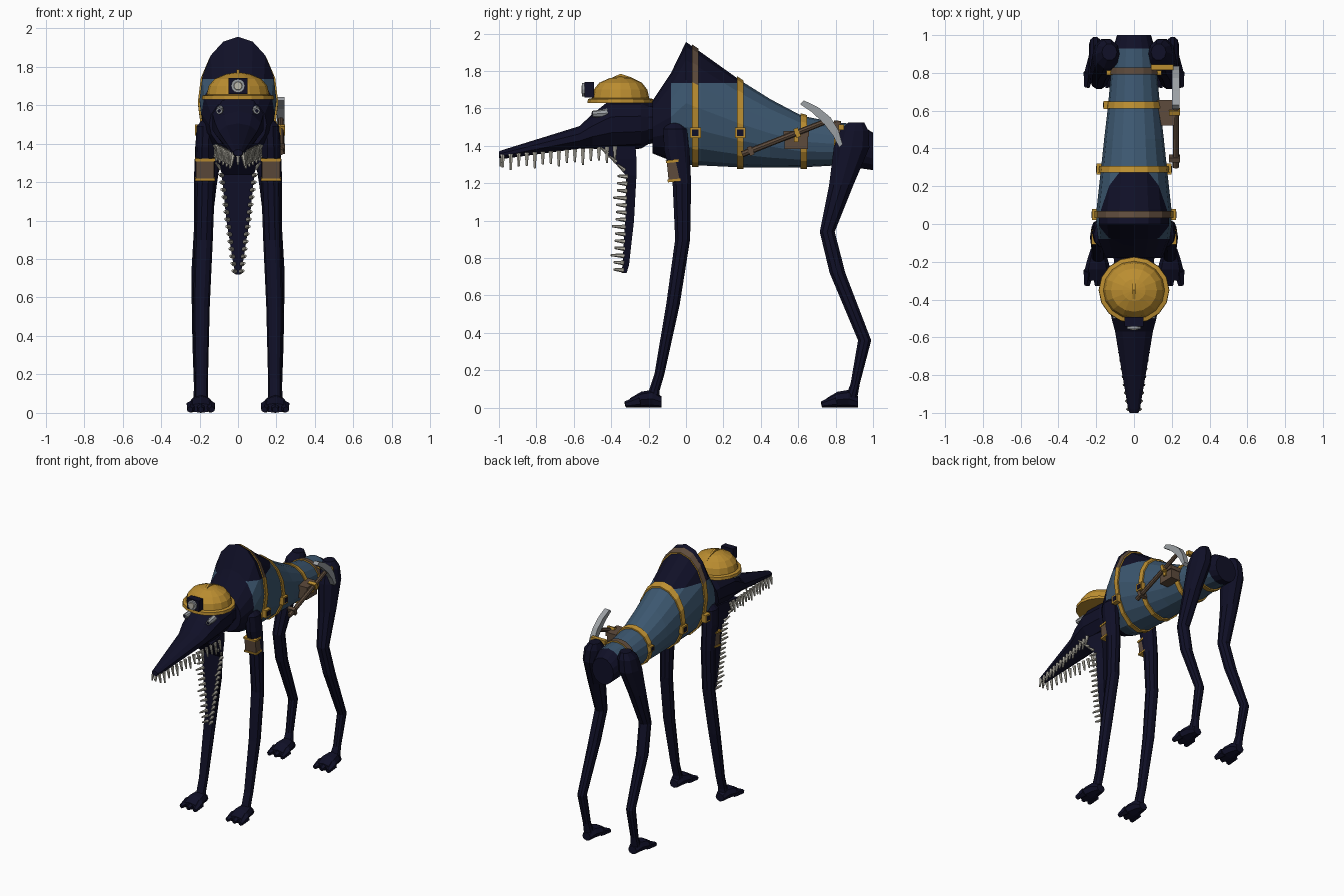
import bpy, bmesh, math
from mathutils import Vector, Matrix

cube = bpy.data.objects.get("Cube")
if cube:
    bpy.data.objects.remove(cube)


def material(name, r, g, b):
    m = bpy.data.materials.new(name)
    m.use_nodes = True
    m.diffuse_color = (r, g, b, 1)
    m.node_tree.nodes["Principled BSDF"].inputs["Base Color"].default_value = (r, g, b, 1)
    return m


HIDE = material("navy_hide", .005, .005, .02)
VEST = material("slate_blue_cloth", .045, .095, .16)
GOLD = material("yellow_gold", .5, .27, .03)
STRAP = material("strap_brown", .11, .07, .045)
STEEL = material("steel_grey", .33, .35, .37)
TOOTH = material("bone", .5, .48, .41)


def finish(name, bm, mats, rule=None):
    bmesh.ops.recalc_face_normals(bm, faces=bm.faces)
    for f in bm.faces:
        f.material_index = rule(f.calc_center_median()) if rule else 0
    me = bpy.data.meshes.new(name)
    bm.to_mesh(me)
    bm.free()
    for m in mats:
        me.materials.append(m)
    ob = bpy.data.objects.new(name, me)
    bpy.context.collection.objects.link(ob)
    return ob


def loft(rings, bm=None):
    bm = bm or bmesh.new()
    rows = [[bm.verts.new(p) for p in r] for r in rings]
    n = len(rows[0])
    for a, b in zip(rows, rows[1:]):
        for i in range(n):
            bm.faces.new((a[i], a[(i + 1) % n], b[(i + 1) % n], b[i]))
    bm.faces.new(rows[0])
    bm.faces.new(rows[-1])
    return bm


def ring_y(y, zb, zt, hw, n=12, x=0, grow=0):
    """Oval cross-section facing along the body."""
    return [(x + (hw + grow) * math.sin(t), y,
             (zb + zt) / 2 + ((zt - zb) / 2 + grow) * math.cos(t))
            for t in (i * math.tau / n for i in range(n))]


def ring_z(x, y, z, rx, ry, n=10):
    """Oval cross-section lying flat."""
    return [(x + rx * math.cos(t), y + ry * math.sin(t), z)
            for t in (i * math.tau / n for i in range(n))]


def box(name, center, size, mat, rot=0):
    bm = bmesh.new()
    m = Matrix.Translation(center) @ Matrix.Rotation(rot, 4, 'X') @ Matrix.Diagonal((*size, 1))
    bmesh.ops.create_cube(bm, size=1, matrix=m)
    return finish(name, bm, [mat])


def rod(bm, a, b, r1, r2, n=6):
    a, b = Vector(a), Vector(b)
    d = b - a
    m = Matrix.Translation((a + b) / 2) @ d.to_track_quat('Z', 'Y').to_matrix().to_4x4()
    bmesh.ops.create_cone(bm, cap_ends=True, segments=n, radius1=r1, radius2=r2,
                          depth=d.length, matrix=m)
    return bm


# Humped body: y, bottom, top, half width
BODY = [(-.18, 1.36, 1.64, .15), (-.08, 1.32, 1.79, .19), (0, 1.3, 1.955, .2),
        (.08, 1.295, 1.9, .198), (.29, 1.285, 1.75, .175), (.45, 1.283, 1.65, .158),
        (.62, 1.285, 1.56, .138), (.8, 1.295, 1.525, .122), (.93, 1.28, 1.515, .11),
        (1, 1.27, 1.47, .09)]


def section(y):
    for a, b in zip(BODY, BODY[1:]):
        if y <= b[0]:
            t = (y - a[0]) / (b[0] - a[0])
            return [p + (q - p) * t for p, q in zip(a, b)]


bm = loft([ring_y(*s, n=16) for s in BODY])
bmesh.ops.bisect_plane(bm, geom=bm.verts[:] + bm.edges[:] + bm.faces[:],
                       plane_co=(0, 0, 1.735), plane_no=(0, 0, 1))
finish("body", bm, [HIDE, VEST],
       lambda c: int(-.08 < c.y < .93 and (c.z < 1.735 or c.y > .29)))

# Straps round the vest, with buckles on each side
for name, y, mats, split in (("shoulder_strap", .05, [GOLD, STRAP], 1.7),
                             ("chest_strap", .29, [GOLD], 9),
                             ("belly_strap", .63, [GOLD], 9),
                             ("hip_strap", .81, [GOLD, STRAP], 1.47)):
    bm = loft([ring_y(*section(yy), n=16, grow=.01) for yy in (y - .018, y + .018)])
    finish(name, bm, mats, lambda c: int(c.z > split and len(mats) > 1))
    yy, zb, zt, hw = section(y)
    z = 1.47 if y < .5 else (zb + zt) / 2 + .02
    size = .058 if y < .5 else .04
    for side, s in (("left", 1), ("right", -1)):
        box(f"{name}_{side}_buckle", (s * (hw + .006), y, z), (.035, size, size), GOLD)
        box(f"{name}_{side}_buckle_gap", (s * (hw + .023), y, z),
            (.006, size * .6, size * .6), HIDE)

# Neck, head and long upper jaw
HEAD = [(-.1, 1.42, 1.63, .13), (-.2, 1.41, 1.63, .11), (-.24, 1.385, 1.65, .125),
        (-.4, 1.375, 1.65, .14), (-.5, 1.385, 1.57, .125), (-.57, 1.385, 1.505, .105),
        (-.98, 1.33, 1.378, .033), (-1, 1.335, 1.37, .025)]
finish("head_and_upper_jaw", loft([ring_y(*s, n=10) for s in HEAD]), [HIDE])

# Hanging lower jaw: z, front, back, half width
JAW = [(1.4, -.47, -.27, .105), (1.33, -.4, -.265, .1), (1.24, -.32, -.265, .085),
       (1.0, -.325, -.278, .06), (.76, -.34, -.305, .022), (.72, -.345, -.318, .012)]
finish("lower_jaw", loft([[(w, f, z), (w * .7, b, z), (-w * .7, b, z), (-w, f, z)]
                          for z, f, b, w in JAW]), [HIDE])

# Rows of teeth along both jaws
upper, lower = bmesh.new(), bmesh.new()
for s in (1, -1):
    for i in range(15):
        t = i / 14
        a = Vector((s * (.024 + .085 * t), -.98 + .6 * t, 1.352 + .045 * t))
        long = .085 if i % 3 == 1 else .068
        rod(upper, a, a + Vector((s * .012, 0, -long)), .013, .006)
    for i in range(14):
        t = i / 13
        a = Vector((s * (.015 + .068 * t), -.335 + .022 * t, .735 + .5 * t))
        long = .07 if i % 4 == 2 else .052
        rod(lower, a, a + Vector((s * .014, -long, .004)), .013, .006)
    for i in range(3):
        a = Vector((s * (.09 + .006 * i), -.33 - .045 * i, 1.27 + .045 * i))
        rod(lower, a, a + Vector((s * .025, -.035, .03)), .012, .005)
rod(upper, (0, -.985, 1.345), (0, -.99, 1.29), .012, .006)
finish("upper_teeth", upper, [TOOTH])
finish("lower_teeth", lower, [TOOTH])

# Hard hat with ridge and headlamp
HAT = [(1.628, .13), (1.628, .182), (1.65, .18), (1.655, .158), (1.7, .148),
       (1.737, .118), (1.762, .06), (1.77, .01)]
finish("hard_hat", loft([ring_z(0, -.35, z, r * 1.03, r * .97, 16) for z, r in HAT]), [GOLD])
ridge = [(-.45, 1.73), (-.41, 1.758), (-.35, 1.785), (-.29, 1.765), (-.24, 1.74), (-.35, 1.72)]
finish("hat_ridge", loft([[(x, y, z) for y, z in ridge] for x in (-.008, .008)]), [GOLD])
box("lamp_housing", (0, -.517, 1.7), (.1, .05, .082), HIDE)
finish("lamp_rim", rod(bmesh.new(), (0, -.53, 1.7), (0, -.555, 1.7), .036, .036, 12), [STEEL])
finish("lamp_lens", rod(bmesh.new(), (0, -.55, 1.7), (0, -.56, 1.7), .025, .02, 12), [TOOTH])

# Legs: x, y, z, x radius, y radius
FRONT = [(.15, -.06, 1.53, .03, .035), (.165, -.058, 1.49, .05, .065),
         (.17, -.05, 1.38, .052, .072), (.17, -.022, 1.2, .05, .052),
         (.178, -.018, .9, .047, .042), (.19, -.07, .55, .043, .038),
         (.19, -.142, .18, .034, .028), (.19, -.17, .09, .034, .03),
         (.19, -.18, .04, .04, .04)]
HIND = [(.13, .91, 1.525, .04, .045), (.14, .9, 1.48, .065, .08),
        (.15, .885, 1.39, .072, .1), (.17, .83, 1.19, .06, .068),
        (.185, .755, .94, .045, .042), (.2, .81, .72, .043, .044),
        (.205, .955, .36, .032, .037), (.2, .905, .13, .029, .026),
        (.195, .88, .04, .04, .035)]
FOOT = [(-.13, 0, .06, .035), (-.18, 0, .095, .052), (-.24, 0, .085, .068), (-.3, 0, .05, .065)]
for side, s in (("left", 1), ("right", -1)):
    for end, leg, shift in (("front", FRONT, 0), ("hind", HIND, 1.05)):
        finish(f"{side}_{end}_leg", loft([ring_z(s * x, *r) for x, *r in leg]), [HIDE])
        bm = loft([ring_y(y + shift, zb, zt, w, 8, s * .193) for y, zb, zt, w in FOOT])
        for dx in (-.045, 0, .045):
            rod(bm, (s * .193 + dx, -.25 + shift, .035),
                (s * .193 + dx * 1.25, -.325 + shift, .017), .033, .016)
        finish(f"{side}_{end}_foot", bm, [HIDE])
    # Eyes
    finish(f"{side}_eye", rod(bmesh.new(), (s * .09, -.42, 1.575), (s * .098, -.5, 1.57),
                              .024, .017, 8), [STEEL])
    finish(f"{side}_pupil", rod(bmesh.new(), (s * .098, -.5, 1.57), (s * .098, -.504, 1.57),
                                .009, .008, 8), [HIDE])
    # Padded guards on the front legs
    box(f"{side}_leg_guard", (s * .172, -.068, 1.265), (.092, .06, .1), STRAP, .1)
    for i, (y, z) in enumerate(((-.074, 1.318), (-.064, 1.215))):
        box(f"{side}_guard_trim_{i}", (s * .172, y, z), (.104, .068, .014), GOLD, .1)

# Pickaxe and pouch on the left flank
X = .222
finish("pickaxe_handle", rod(bmesh.new(), (X, .3, 1.355), (X, .76, 1.535), .017, .015, 8), [STRAP])
pick = [(.62, 1.633, .014), (.69, 1.593, .02), (.755, 1.535, .024), (.8, 1.47, .02), (.828, 1.4, .012)]
finish("pickaxe_head", loft([[(X + a * .02, y + b * r * .75, z + b * r * .7)
                              for a, b in ((-1, -1), (1, -1), (1, 1), (-1, 1))]
                             for y, z, r in pick]), [STEEL])
for i, t in enumerate((.1, .64)):
    box(f"handle_clasp_{i}", (X - .008, .3 + .46 * t, 1.355 + .18 * t),
        (.06, .025, .05), GOLD if i else STRAP, .37)
box("pouch", (.165, .59, 1.425), (.085, .125, .085), STRAP)
box("pouch_flap", (.168, .59, 1.465), (.095, .135, .03), STRAP)
box("pouch_clasp", (.213, .59, 1.435), (.012, .025, .03), GOLD)
box("tool_loop", (.15, .83, 1.5), (.12, .03, .03), GOLD)
